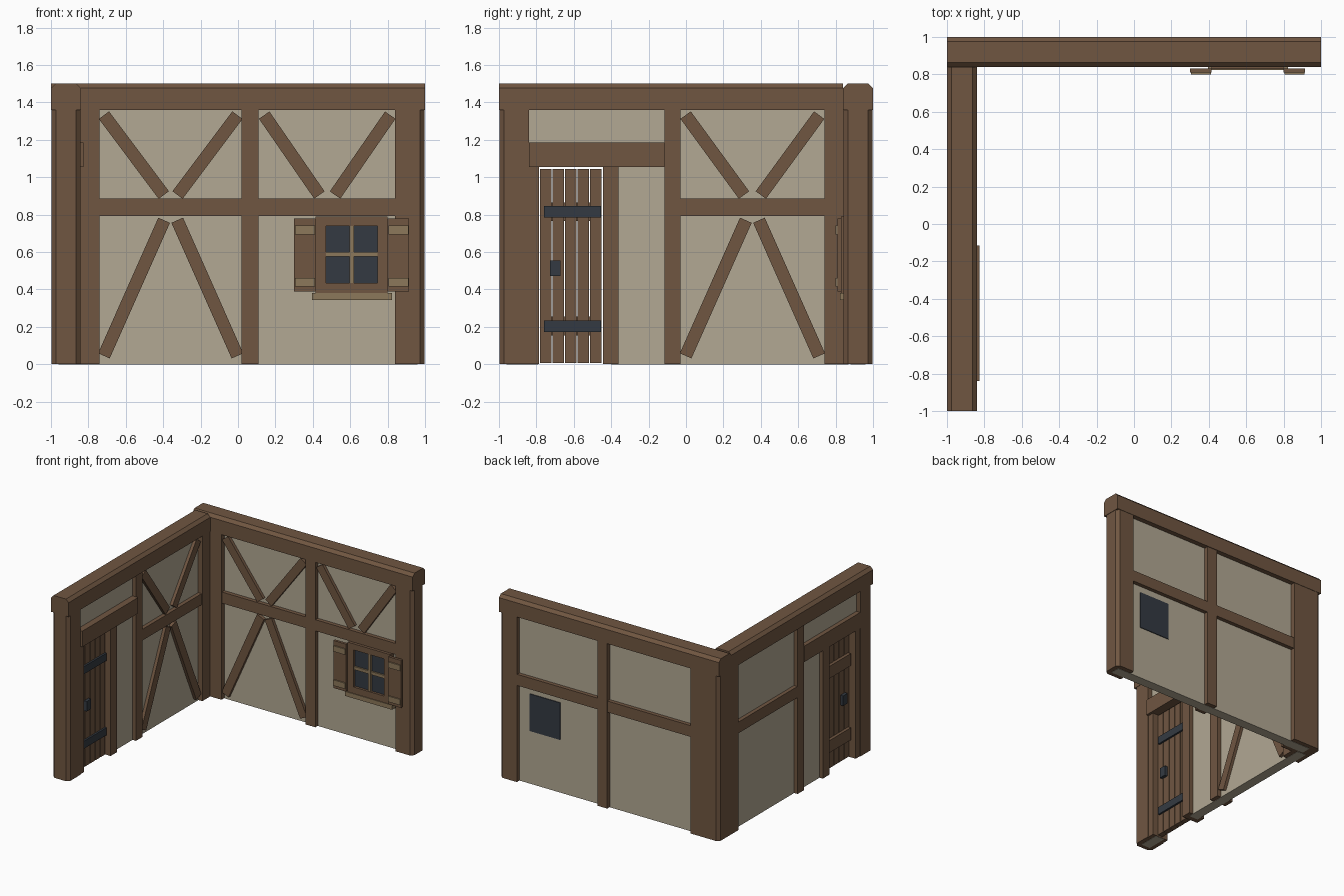
import bpy, bmesh, math

if "Cube" in bpy.data.objects:
    bpy.data.objects.remove(bpy.data.objects["Cube"])

def mat(name, c):
    m = bpy.data.materials.new(name)
    m.diffuse_color = (*c, 1)
    m.use_nodes = True
    m.node_tree.nodes["Principled BSDF"].inputs["Base Color"].default_value = m.diffuse_color
    return m

WOOD = mat("brown_timber", (0.162, 0.093, 0.053))
PLASTER = mat("beige_plaster", (0.445, 0.392, 0.292))
LIGHT = mat("light_wood", (0.262, 0.188, 0.103))
DARK = mat("dark_iron_glass", (0.034, 0.042, 0.054))

# wall frames: u runs along the wall, d is depth from the outer face inwards
def back(u, d, z): return (u, 1 - d, z)
def side(u, d, z): return (-1 + d, u, z)

def prism(name, pts, a, b, place, m):
    """Extrude a 2D outline from a to b; place maps (p, q, t) to a 3D point."""
    bm = bmesh.new()
    lo = [bm.verts.new(place(p, q, a)) for p, q in pts]
    hi = [bm.verts.new(place(p, q, b)) for p, q in pts]
    bm.faces.new(lo)
    bm.faces.new(hi)
    n = len(pts)
    for i in range(n):
        j = (i + 1) % n
        bm.faces.new((lo[i], lo[j], hi[j], hi[i]))
    bmesh.ops.recalc_face_normals(bm, faces=bm.faces)
    me = bpy.data.meshes.new(name)
    bm.to_mesh(me)
    bm.free()
    me.materials.append(m)
    ob = bpy.data.objects.new(name, me)
    bpy.context.collection.objects.link(ob)
    return ob

def panel(name, wall, pts, d0, d1, m):
    return prism(name, pts, d0, d1, lambda u, z, d: wall(u, d, z), m)

def box(name, wall, u0, u1, z0, z1, d0, d1, m=WOOD):
    return panel(name, wall, [(u0, z0), (u1, z0), (u1, z1), (u0, z1)], d0, d1, m)

def column(name, pts, m=WOOD):
    return prism(name, pts, 0.002, 1.36, lambda x, y, z: (x, y, z), m)

def brace(name, wall, u0, z0, u1, z1, w=0.068):
    l = math.hypot(u1 - u0, z1 - z0)
    nu, nz = -(z1 - z0) / l * w / 2, (u1 - u0) / l * w / 2
    pts = [(u0 + nu, z0 + nz), (u1 + nu, z1 + nz), (u1 - nu, z1 - nz), (u0 - nu, z0 - nz)]
    panel(name, wall, pts, 0.10, 0.145, WOOD)

def brace_pair(name, wall, c, out, inn, z0, z1):
    for s in (-1, 1):
        brace(name, wall, c + s * out, z0, c + s * inn, z1)

C, E = 0.024, 0.003   # chamfer and post inset

# top beams with chamfered upper edges
profile = [(0, 1.36), (0.16, 1.36), (0.16, 1.5 - C), (0.16 - C, 1.5), (C, 1.5), (0, 1.5 - C)]
prism("back_top_beam", profile, -1, 1, lambda d, z, u: back(u, d, z), WOOD)
prism("side_top_beam", profile, -1, 0.84, lambda d, z, u: side(u, d, z), WOOD)

# corner post, L shaped in plan
o, i = 1 - E, 0.84 + E
column("corner_post", [(-o, o - C), (-o + C, o), (-0.74, o), (-0.74, i), (-i, i), (-i, 0.74), (-o, 0.74)])
# end posts with chamfered outer edges
end = [(0.84, i), (o - C, i), (o, i + C), (o, o - C), (o - C, o), (0.84, o)]
column("back_end_post", end)
column("side_end_post", [(-y, -x) for x, y in end])

# plaster infill, the side one cut for the door
box("back_plaster", back, -0.92, 0.96, 0, 1.4, 0.04, 0.12, PLASTER)
panel("side_plaster", side, [(-0.96, 0), (-0.79, 0), (-0.79, 1.1), (-0.4, 1.1), (-0.4, 0),
                             (0.87, 0), (0.87, 1.4), (-0.96, 1.4)], 0.04, 0.12, PLASTER)

# middle posts and rails
box("back_middle_post", back, 0.02, 0.11, 0.002, 1.36, 0.006, 0.154)
box("side_middle_post", side, -0.115, -0.03, 0.002, 1.36, 0.006, 0.154)
for u0, u1 in ((-0.74, 0.02), (0.11, 0.84)):
    box("back_rail", back, u0, u1, 0.793, 0.885, 0.008, 0.152)
box("side_rail", side, -0.03, 0.74, 0.793, 0.885, 0.008, 0.152)

# diagonal braces on the inner faces
brace_pair("upper_brace", back, -0.36, 0.357, 0.037, 1.332, 0.905)
brace_pair("upper_brace", back, 0.477, 0.337, 0.042, 1.332, 0.905)
brace_pair("upper_brace", side, 0.355, 0.357, 0.045, 1.332, 0.905)
brace_pair("lower_brace", back, -0.36, 0.357, 0.035, 0.045, 0.77)
brace_pair("lower_brace", side, 0.355, 0.357, 0.035, 0.045, 0.77)

# window: frame, glass, bars, sill
for u0, u1 in ((0.415, 0.47), (0.745, 0.80)):
    box("window_frame_side", back, u0, u1, 0.38, 0.79, 0.11, 0.17)
for z0, z1 in ((0.38, 0.435), (0.74, 0.79)):
    box("window_frame_cross", back, 0.47, 0.745, z0, z1, 0.11, 0.17)
box("window_glass", back, 0.47, 0.745, 0.435, 0.74, 0.034, 0.15, DARK)
box("window_bar_vertical", back, 0.595, 0.621, 0.435, 0.74, 0.14, 0.164, LIGHT)
box("window_bar_horizontal", back, 0.47, 0.745, 0.575, 0.601, 0.14, 0.163, LIGHT)
box("window_sill", back, 0.395, 0.823, 0.345, 0.382, 0.11, 0.176, LIGHT)

# open shutters with light battens
for u0 in (0.30, 0.80):
    box("shutter", back, u0, u0 + 0.115, 0.39, 0.78, 0.168, 0.19)
    for z0 in (0.415, 0.695):
        box("shutter_batten", back, u0 + 0.004, u0 + 0.111, z0, z0 + 0.047, 0.188, 0.20, LIGHT)

# door frame
box("door_lintel", side, -0.84, -0.115, 1.055, 1.185, 0.004, 0.173)
box("door_jamb_outer", side, -0.84, -0.787, 0.002, 1.055, 0.008, 0.152)
box("door_jamb_inner", side, -0.443, -0.36, 0.002, 1.055, 0.008, 0.152)

# door: planks, battens, iron straps, handle
for k in range(5):
    u = -0.78 + k * 0.0668
    box("door_plank", side, u, u + 0.06, 0.008, 1.045, 0.065, 0.11)
for z in (0.155, 0.765):
    box("door_batten", side, -0.77, -0.455, z, z + 0.10, 0.04, 0.066)
for z in (0.172, 0.784):
    box("door_strap", side, -0.76, -0.455, z, z + 0.062, 0.108, 0.125, DARK)
box("door_handle", side, -0.728, -0.67, 0.472, 0.554, 0.04, 0.135, DARK)
